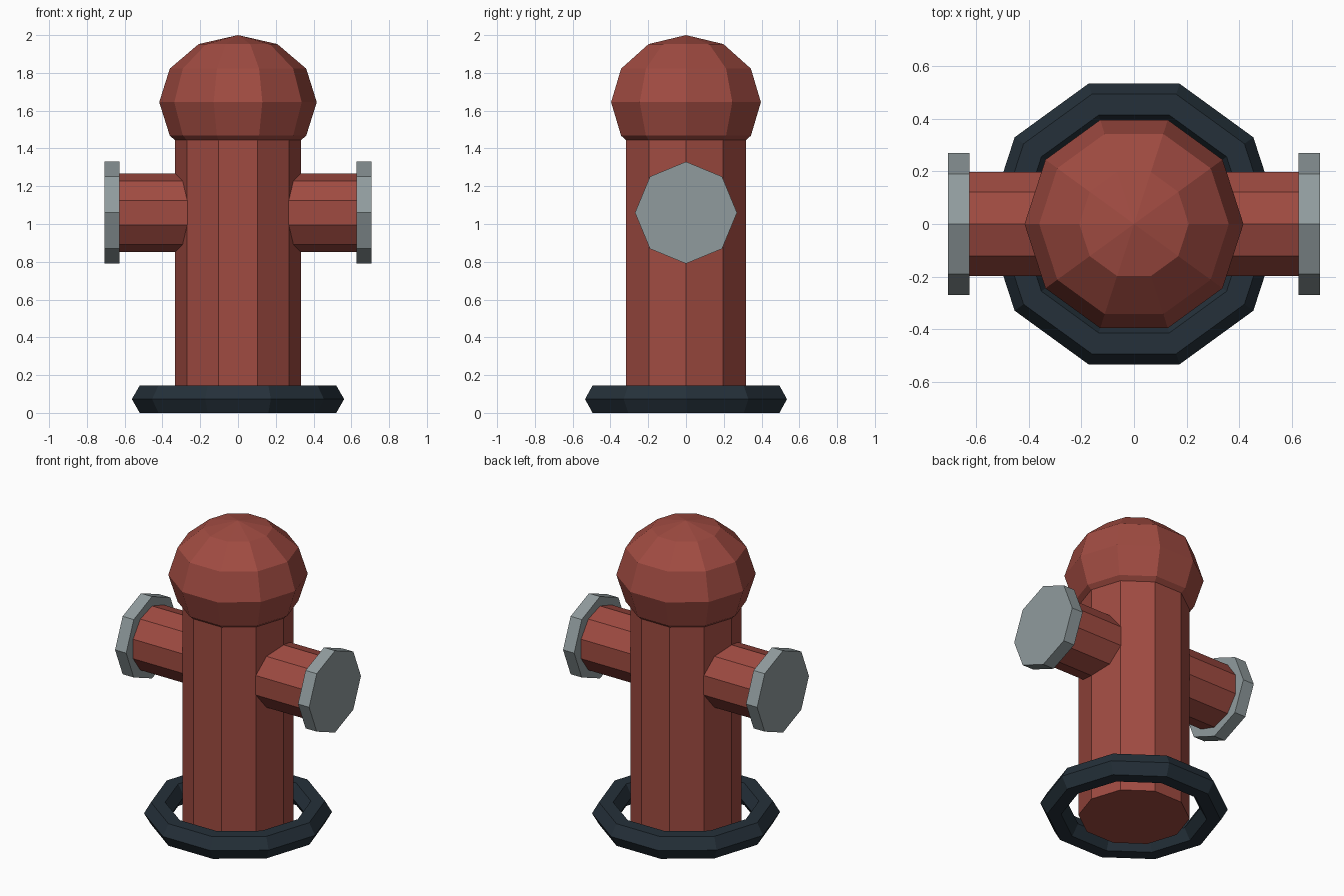
import bpy, bmesh
from math import pi, sin, cos
from mathutils import Matrix

if "Cube" in bpy.data.objects:
    bpy.data.objects.remove(bpy.data.objects["Cube"])


def material(name, rgb):
    mat = bpy.data.materials.new(name)
    mat.diffuse_color = (*rgb, 1)
    mat.use_nodes = True
    mat.node_tree.nodes["Principled BSDF"].inputs["Base Color"].default_value = mat.diffuse_color
    return mat


red = material("red_paint", (0.35, 0.07, 0.053))
grey = material("grey_metal", (0.28, 0.33, 0.34))
dark = material("dark_iron", (0.018, 0.03, 0.042))


def finish(bm, name, mat):
    bmesh.ops.recalc_face_normals(bm, faces=bm.faces)
    mesh = bpy.data.meshes.new(name)
    bm.to_mesh(mesh)
    bm.free()
    mesh.materials.append(mat)
    obj = bpy.data.objects.new(name, mesh)
    bpy.context.collection.objects.link(obj)
    return obj


def prism(name, mat, sides, radius, start, end, axis="Z", offset=0.0):
    """Prism along an axis; a corner points to +x (Z axis) or up (X axis)."""
    turn = Matrix.Rotation(pi / 2, 4, "Z")
    shift = Matrix.Translation((0, 0, (start + end) / 2))
    if axis == "X":
        place = Matrix.Translation((0, 0, offset)) @ Matrix.Rotation(pi / 2, 4, "Y")
    else:
        place = Matrix.Identity(4)
    bm = bmesh.new()
    bmesh.ops.create_cone(bm, cap_ends=True, cap_tris=False, segments=sides,
                          radius1=radius, radius2=radius, depth=end - start,
                          matrix=place @ shift @ turn)
    return finish(bm, name, mat)


def lathe(name, mat, profile, sides):
    bm = bmesh.new()
    verts = [bm.verts.new((r, 0, z)) for r, z in profile]
    edges = [bm.edges.new(pair) for pair in zip(verts, verts[1:])]
    bmesh.ops.spin(bm, geom=verts + edges, cent=(0, 0, 0), axis=(0, 0, 1),
                   angle=2 * pi, steps=sides)
    bmesh.ops.remove_doubles(bm, verts=bm.verts, dist=0.0005)
    return finish(bm, name, mat)


# Ten-sided barrel
prism("barrel", red, 10, 0.333, 0.0, 1.6)

# Slightly flattened ball cap
dome = [(0.417 * sin(i * pi / 6), 1.645 + 0.355 * cos(i * pi / 6)) for i in range(7)]
lathe("dome", red, dome, 10)

# Loose ring at the foot
bpy.ops.mesh.primitive_torus_add(major_segments=10, minor_segments=6,
                                 major_radius=0.478, minor_radius=0.084,
                                 location=(0, 0, 0.0727))
ring = bpy.context.object
ring.name = "base_ring"
ring.data.materials.append(dark)

# Side outlets and their octagonal caps, mirrored left to right
outlet = prism("side_outlets", red, 10, 0.208, 0.21, 0.64, "X", 1.06)
cap = prism("outlet_caps", grey, 8, 0.27, 0.627, 0.708, "X", 1.06)
for obj in (outlet, cap):
    obj.modifiers.new("mirror", "MIRROR").use_axis[0] = True
